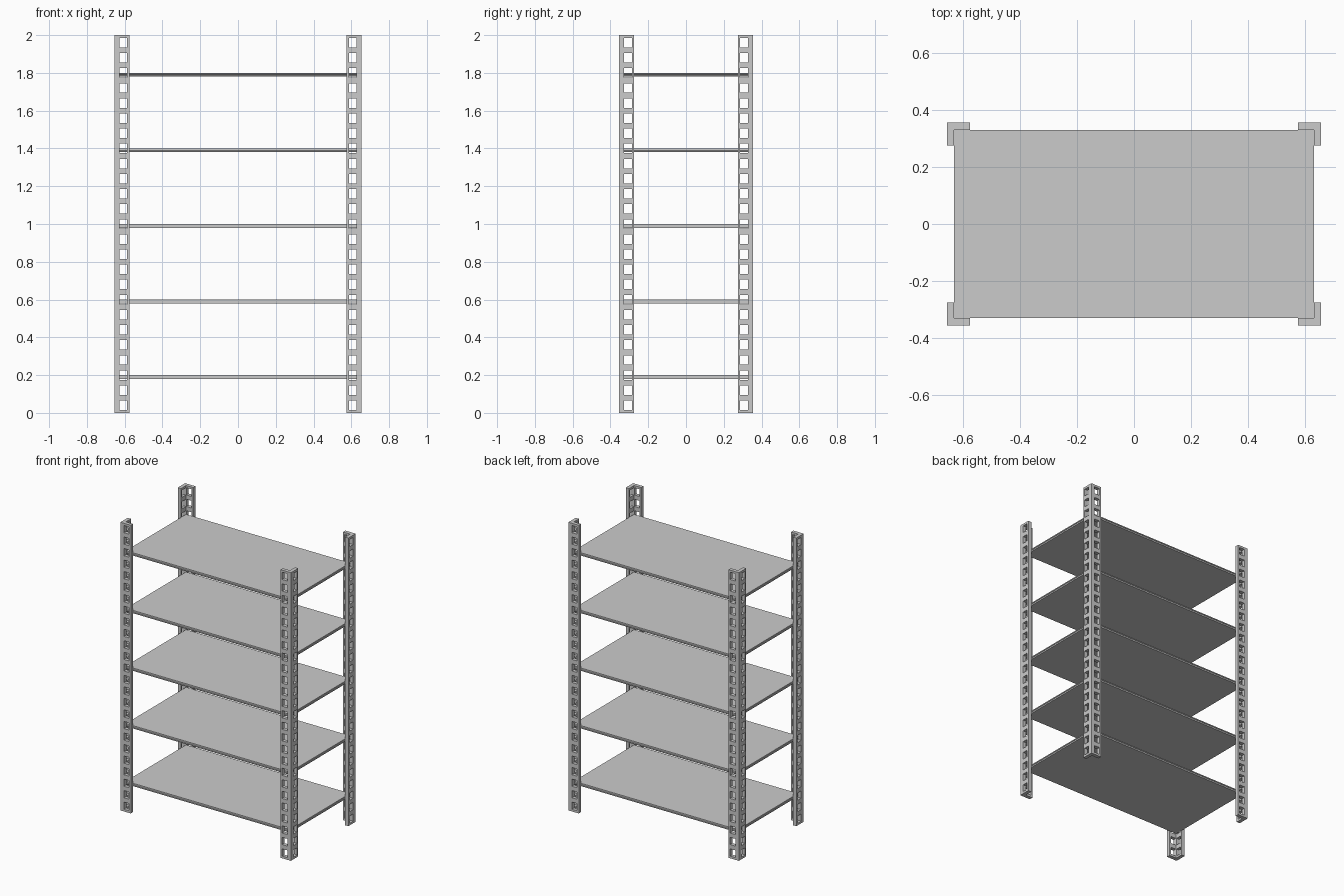
import bpy, bmesh

if "Cube" in bpy.data.objects:
    bpy.data.objects.remove(bpy.data.objects["Cube"])

OX, OY, H = 0.655, 0.355, 2.0      # outer post corner, height
LEG, T = 0.08, 0.025               # angle-iron leg length and thickness
PITCH, HOLE = 0.08, 0.05           # slot spacing and slot height


def finish(name, bm):
    mesh = bpy.data.meshes.new(name)
    bm.to_mesh(mesh)
    bm.free()
    obj = bpy.data.objects.new(name, mesh)
    bpy.context.collection.objects.link(obj)
    return obj


# Slotted angle posts: an L-shaped sheet with slots left out, thickened and mirrored
path = [(-LEG, 0), (-0.068, 0), (-0.028, 0), (0, 0), (0, -0.028), (0, -0.068), (0, -LEG)]
slots = (1, 4)
levels = [0.0]
for k in range(25):
    c = PITCH * (k + 0.5)
    levels += [c - HOLE / 2, c + HOLE / 2]
levels.append(H)

bm = bmesh.new()
rows = [[bm.verts.new((OX + x, OY + y, z)) for x, y in path] for z in levels]
for j in range(len(rows) - 1):
    for i in range(len(path) - 1):
        if i in slots and j % 2 == 1:
            continue
        bm.faces.new((rows[j][i], rows[j + 1][i], rows[j + 1][i + 1], rows[j][i + 1]))
posts = finish("corner_posts", bm)
sol = posts.modifiers.new("thickness", 'SOLIDIFY')
sol.thickness = T
sol.offset = -1
sol.use_even_offset = True
mir = posts.modifiers.new("four_posts", 'MIRROR')
mir.use_axis = (True, True, False)

# Shelf boards with a shallow groove around the edge
SX, SY, ST = 0.63, 0.33, 0.02
rings = [(0, 0), (0, -0.007), (0.003, -0.008), (0.003, -0.012), (0, -0.013), (0, -ST)]
for n in range(5):
    top = 0.2 + 0.4 * n
    bm = bmesh.new()
    loops = [[bm.verts.new((sx * (SX - d), sy * (SY - d), top + z))
              for sx, sy in ((-1, -1), (1, -1), (1, 1), (-1, 1))] for d, z in rings]
    for a, b in zip(loops, loops[1:]):
        for i in range(4):
            k = (i + 1) % 4
            bm.faces.new((a[i], b[i], b[k], a[k]))
    bm.faces.new(loops[0])
    bm.faces.new(loops[-1][::-1])
    bmesh.ops.recalc_face_normals(bm, faces=bm.faces)
    finish(f"shelf_{n + 1}", bm)
